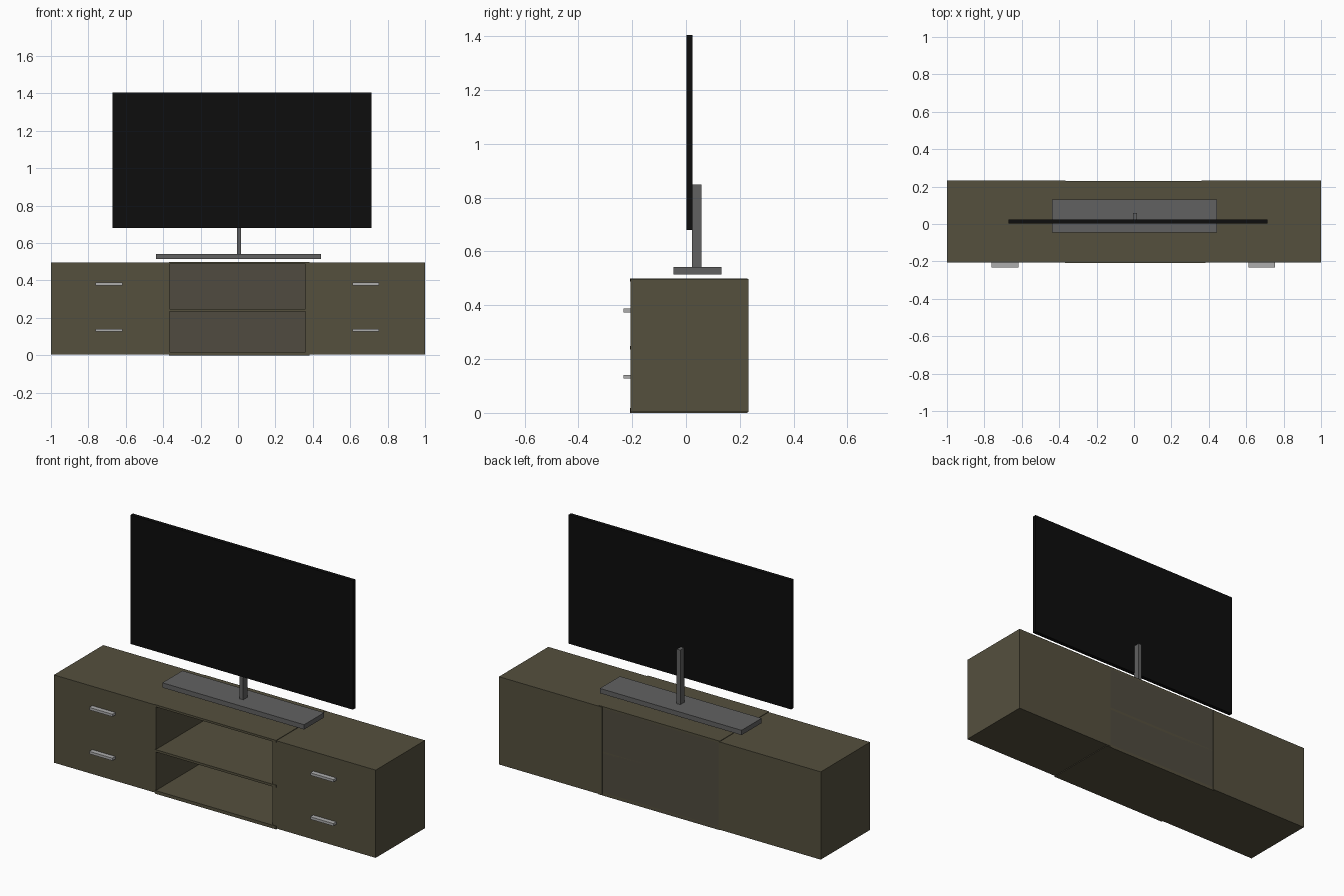
import bpy, bmesh
from mathutils import Vector

if "Cube" in bpy.data.objects:
    bpy.data.objects.remove(bpy.data.objects["Cube"])


def material(name, r, g, b):
    m = bpy.data.materials.new(name)
    m.diffuse_color = (r, g, b, 1)
    m.use_nodes = True
    m.node_tree.nodes["Principled BSDF"].inputs["Base Color"].default_value = m.diffuse_color
    return m


WOOD = material("dark_wood", 0.09, 0.08, 0.048)
PANEL = material("back_wood", 0.08, 0.07, 0.05)
METAL = material("stand_grey", 0.12, 0.12, 0.12)
STEEL = material("handle_grey", 0.42, 0.42, 0.42)
BLACK = material("screen_black", 0.004, 0.004, 0.004)


def box(name, x, y, z, mat):
    """Axis-aligned box given as (min, max) pairs."""
    lo, hi = (Vector(p) for p in zip(x, y, z))
    bm = bmesh.new()
    bmesh.ops.create_cube(bm, size=1)
    for v in bm.verts:
        v.co = v.co * (hi - lo)
    mesh = bpy.data.meshes.new(name)
    bm.to_mesh(mesh)
    bm.free()
    mesh.materials.append(mat)
    ob = bpy.data.objects.new(name, mesh)
    ob.location = (lo + hi) / 2
    bpy.context.collection.objects.link(ob)
    return ob


# Side cabinets with two handles each
for side, x, hx in (("left", (-1, -0.365), (-0.762, -0.618)),
                    ("right", (0.36, 1), (0.612, 0.755))):
    box(side + "_cabinet", x, (-0.206, 0.232), (0.004, 0.497), WOOD)
    for level, z in (("lower", 0.134), ("upper", 0.381)):
        box(f"{side}_{level}_handle", hx, (-0.232, -0.2), (z - 0.007, z + 0.007), STEEL)

# Open middle section: top, shelf, bottom and back
for name, z in (("bottom_board", (0, 0.018)),
                ("middle_shelf", (0.235, 0.248)),
                ("top_board", (0.488, 0.5))):
    box(name, (-0.37, 0.383), (-0.209, 0.229), z, WOOD)
box("back_panel", (-0.37, 0.37), (0.218, 0.229), (0.005, 0.495), PANEL)

# Television on its stand
box("stand_base", (-0.438, 0.443), (-0.046, 0.132), (0.515, 0.542), METAL)
box("stand_post", (-0.005, 0.017), (0.022, 0.058), (0.535, 0.848), METAL)
box("television_screen", (-0.67, 0.713), (0.002, 0.024), (0.68, 1.404), BLACK)
